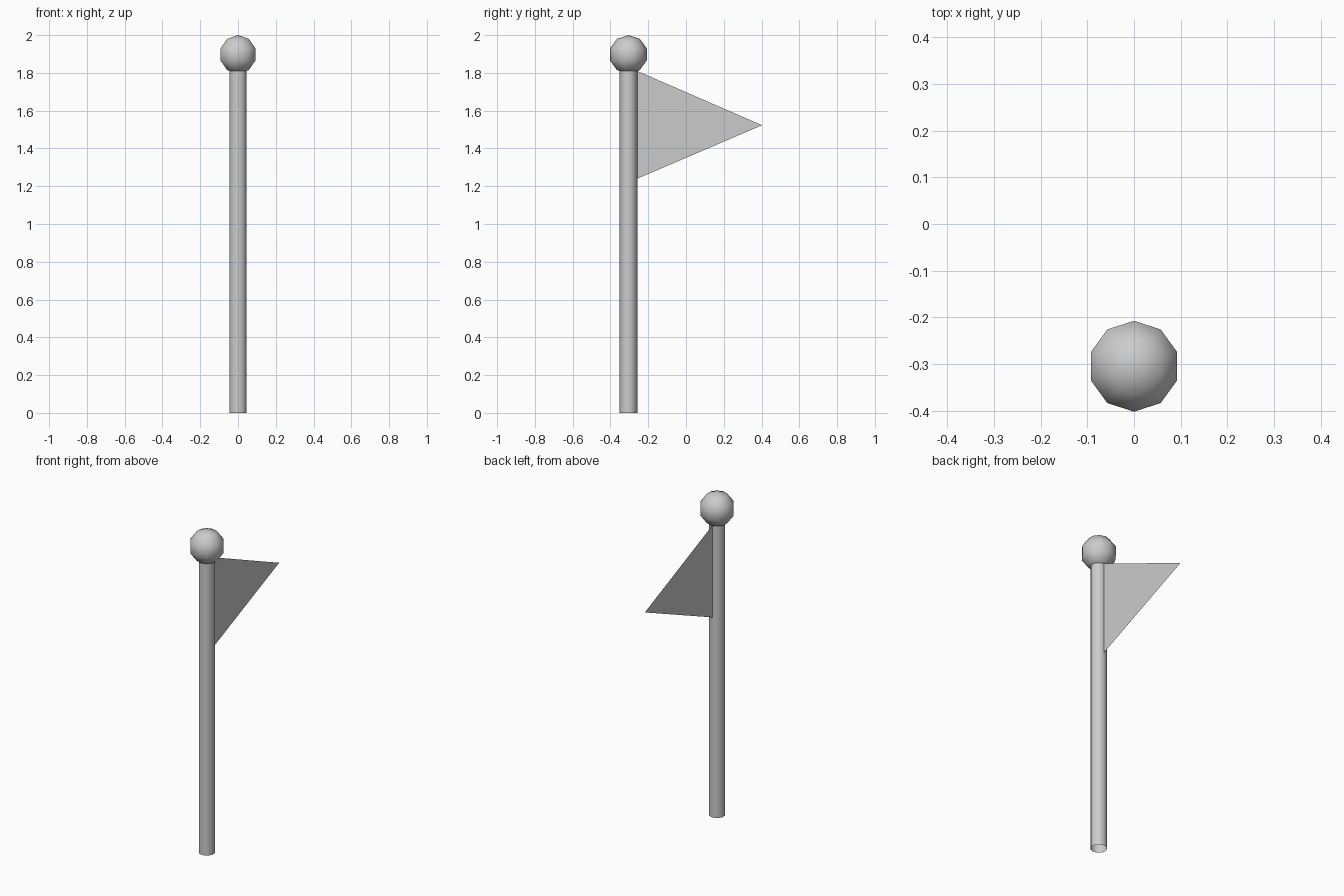
import bpy

if "Cube" in bpy.data.objects:
    bpy.data.objects.remove(bpy.data.objects["Cube"])

POLE_Y = -0.305   # pole axis
POLE_R = 0.047
POLE_TOP = 1.815
BALL_R = 0.1025
SIDES = 10

# Pole: open ten-sided tube
bpy.ops.mesh.primitive_cylinder_add(vertices=SIDES, radius=POLE_R, depth=POLE_TOP,
                                    end_fill_type='NOTHING',
                                    location=(0, POLE_Y, POLE_TOP / 2))
pole = bpy.context.object
pole.name = "pole"
bpy.ops.object.shade_smooth()

# Ball finial on top of the pole
bpy.ops.mesh.primitive_uv_sphere_add(segments=SIDES, ring_count=5, radius=BALL_R,
                                     location=(0, POLE_Y, 2 - BALL_R))
ball = bpy.context.object
ball.name = "ball_finial"
bpy.ops.object.shade_smooth()

# Pennant: a single thin triangle fixed to the back of the pole
hoist = POLE_Y + POLE_R
mesh = bpy.data.meshes.new("pennant")
mesh.from_pydata([(0, hoist, 1.24), (0, 0.403, 1.523), (0, hoist, 1.81)], [], [(0, 1, 2)])
pennant = bpy.data.objects.new("pennant", mesh)
bpy.context.collection.objects.link(pennant)
